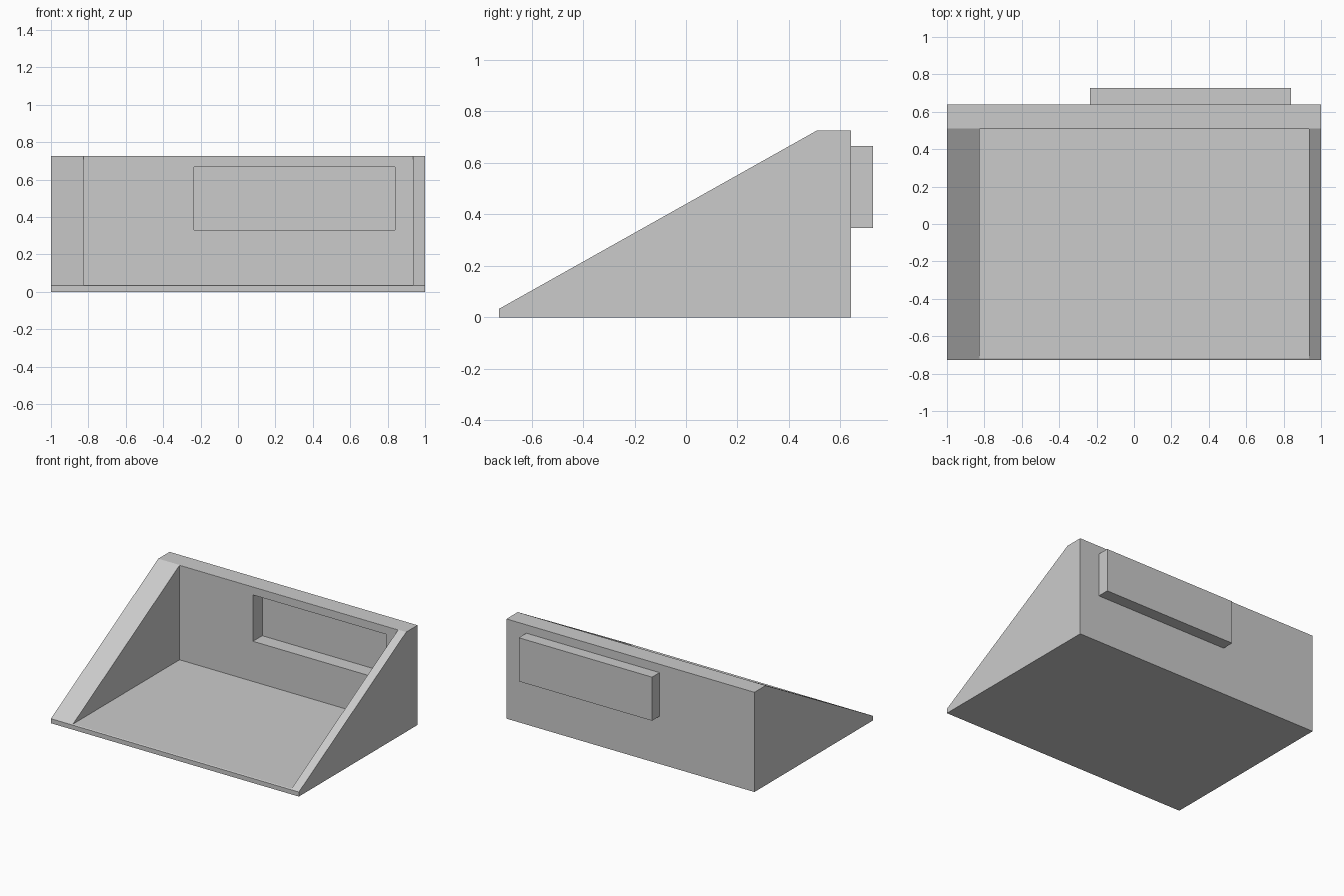
import bpy
import bmesh

cube = bpy.data.objects.get("Cube")
if cube:
    bpy.data.objects.remove(cube, do_unlink=True)

grey = bpy.data.materials.new("plain grey")
grey.use_nodes = True
GREY = (0.6, 0.6, 0.6, 1)
grey.diffuse_color = GREY
grey.node_tree.nodes["Principled BSDF"].inputs["Base Color"].default_value = GREY


def prism(name, profile, x0, x1):
    """Extrude a (y, z) side profile from x0 to x1."""
    bm = bmesh.new()
    face = bm.faces.new([bm.verts.new((x0, y, z)) for y, z in profile])
    side = bmesh.ops.extrude_face_region(bm, geom=[face])
    moved = [v for v in side["geom"] if isinstance(v, bmesh.types.BMVert)]
    bmesh.ops.translate(bm, verts=moved, vec=(x1 - x0, 0, 0))
    bmesh.ops.recalc_face_normals(bm, faces=bm.faces)
    mesh = bpy.data.meshes.new(name)
    bm.to_mesh(mesh)
    bm.free()
    mesh.materials.append(grey)
    obj = bpy.data.objects.new(name, mesh)
    bpy.context.collection.objects.link(obj)
    return obj


def box(name, x, y, z):
    return prism(name, [(y[0], z[0]), (y[1], z[0]), (y[1], z[1]), (y[0], z[1])], *x)


def combine(target, tool, operation):
    mod = target.modifiers.new(tool.name, "BOOLEAN")
    mod.operation = operation
    mod.solver = "EXACT"
    mod.object = tool
    bpy.context.view_layer.objects.active = target
    bpy.ops.object.modifier_apply(modifier=mod.name)
    bpy.data.objects.remove(tool, do_unlink=True)


# Wedge-shaped housing with a flat top rim and a thin front lip
housing = prism("wedge_housing",
                [(-0.727, 0), (0.64, 0), (0.64, 0.727), (0.51, 0.727), (-0.727, 0.033)],
                -1, 1)

# Open tray, wider wall on one side
combine(housing, box("tray_cutter", (-0.827, 0.935), (-0.9, 0.508), (0.037, 0.9)), "DIFFERENCE")

# Shallow window recess in the inside of the back wall
WINDOW_X = (-0.235, 0.84)
combine(housing, box("recess_cutter", WINDOW_X, (0.4, 0.615), (0.33, 0.668)), "DIFFERENCE")

# Raised block on the outside of the back wall
combine(housing, box("back_block", WINDOW_X, (0.62, 0.727), (0.348, 0.666)), "UNION")
